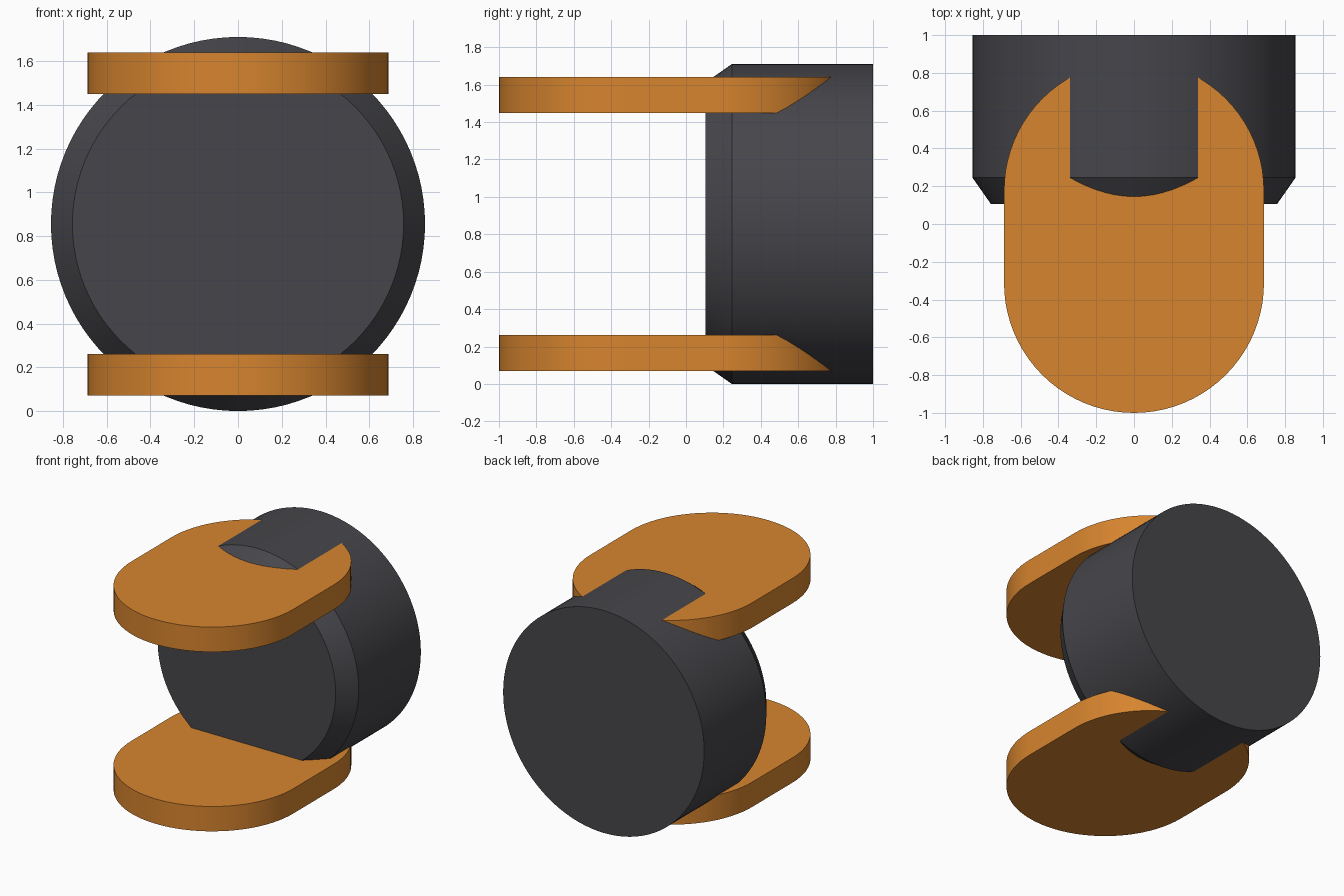
import bpy, bmesh, math

cube = bpy.data.objects.get("Cube")
if cube:
    bpy.data.objects.remove(cube, do_unlink=True)


def make_material(name, color):
    mat = bpy.data.materials.new(name)
    mat.use_nodes = True
    mat.diffuse_color = color
    mat.node_tree.nodes["Principled BSDF"].inputs["Base Color"].default_value = color
    return mat


def loft(name, rings, mat):
    """Skin matching rings of points and close both ends."""
    bm = bmesh.new()
    loops = [[bm.verts.new(p) for p in ring] for ring in rings]
    n = len(loops[0])
    for a, b in zip(loops, loops[1:]):
        for i in range(n):
            j = (i + 1) % n
            bm.faces.new((a[i], a[j], b[j], b[i]))
    bm.faces.new(loops[0])
    bm.faces.new(loops[-1])
    bmesh.ops.recalc_face_normals(bm, faces=bm.faces)
    mesh = bpy.data.meshes.new(name)
    bm.to_mesh(mesh)
    bm.free()
    mesh.materials.append(mat)
    obj = bpy.data.objects.new(name, mesh)
    bpy.context.collection.objects.link(obj)
    bpy.ops.object.select_all(action='DESELECT')
    obj.select_set(True)
    bpy.context.view_layer.objects.active = obj
    bpy.ops.object.shade_smooth_by_angle(angle=math.radians(30))
    return obj


orange = make_material("orange", (0.68, 0.233, 0.028, 1))
charcoal = make_material("charcoal", (0.062, 0.061, 0.070, 1))

# Round body lying along y, with a chamfered front rim
RADIUS = 0.855
SIDES = 96


def body_ring(y, r):
    angles = [math.tau * i / SIDES for i in range(SIDES)]
    return [(r * math.cos(a), y, RADIUS + r * math.sin(a)) for a in angles]


loft("round_body", [body_ring(0.105, 0.757), body_ring(0.245, RADIUS),
                    body_ring(1.0, RADIUS)], charcoal)

# Two rounded-end plates, mirrored about the body axis
HALF_WIDTH = 0.688
BACK_CENTRE, FRONT_CENTRE = 0.177, -0.312
STEPS = 40


def plate_ring(z):
    ring = []
    for start, centre in ((0, BACK_CENTRE), (math.pi, FRONT_CENTRE)):
        for i in range(STEPS + 1):
            a = start + math.pi * i / STEPS
            ring.append((HALF_WIDTH * math.cos(a), centre + HALF_WIDTH * math.sin(a), z))
    return ring


for name, side in (("upper_plate", 1), ("lower_plate", -1)):
    loft(name, [plate_ring(RADIUS + side * d) for d in (0.594, 0.785)], orange)
